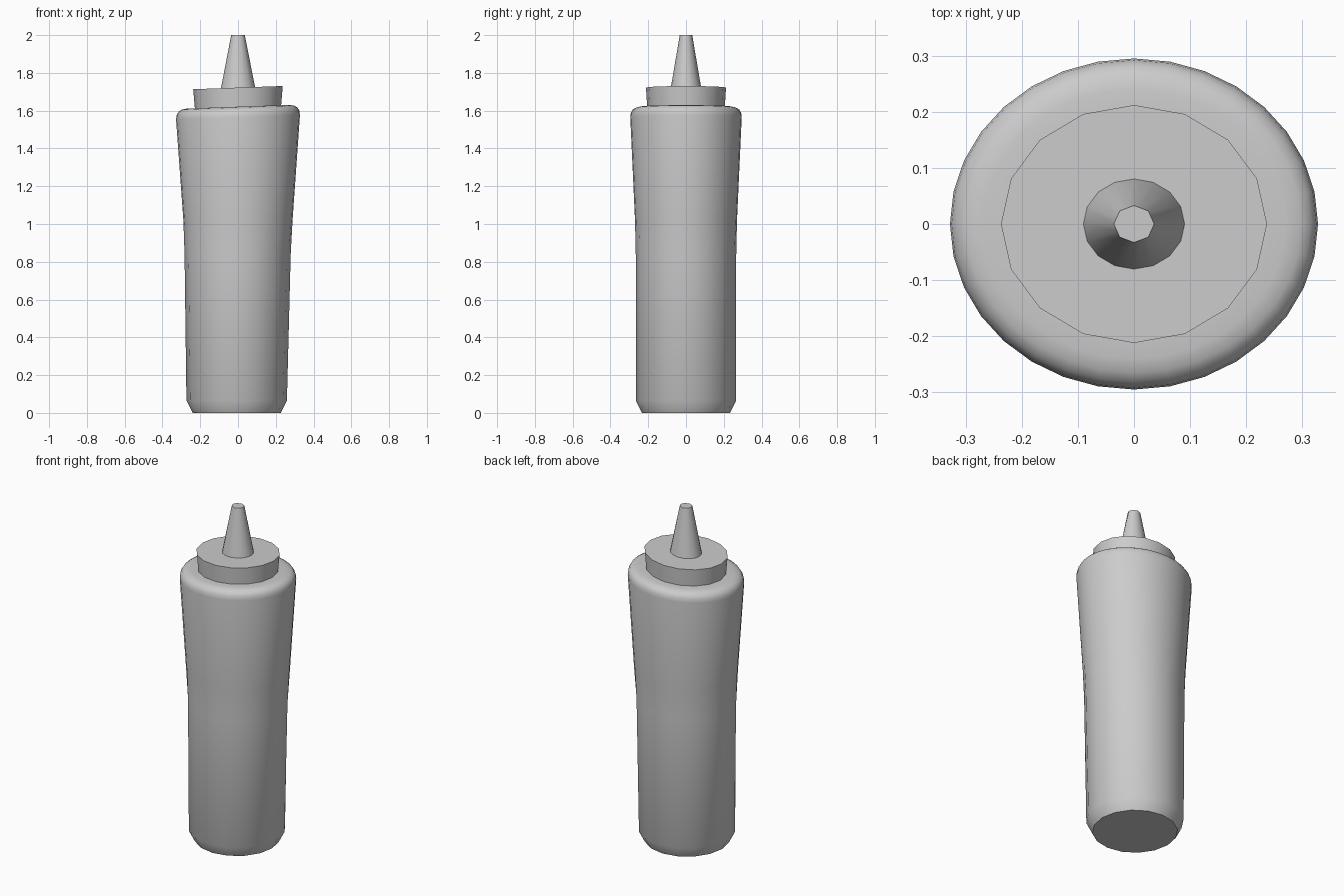
import bpy
import bmesh
from math import cos, sin, pi

cube = bpy.data.objects.get("Cube")
if cube:
    bpy.data.objects.remove(cube, do_unlink=True)

grey = bpy.data.materials.new("plain grey")
grey.use_nodes = True
grey.diffuse_color = (0.6, 0.6, 0.6, 1)
grey.node_tree.nodes["Principled BSDF"].inputs["Base Color"].default_value = (0.6, 0.6, 0.6, 1)


def loft(name, sides, rings):
    """Stack oval rings (x radius, y radius, z, x shift, slope, coarse) and cap both ends.
    A coarse ring has half as many real corners."""
    bm = bmesh.new()
    loops = []
    for rx, ry, z, shift, slope, coarse in rings:
        loop = []
        for i in range(sides):
            a = 2 * pi * i / sides
            k = cos(2 * pi / sides) if coarse and i % 2 else 1
            x = rx * k * cos(a)
            loop.append(bm.verts.new((x + shift, ry * k * sin(a), z + slope * x)))
        loops.append(loop)
    for low, high in zip(loops, loops[1:]):
        for i in range(sides):
            j = (i + 1) % sides
            bm.faces.new((low[i], low[j], high[j], high[i]))
    bm.faces.new(loops[0][::-1])
    bm.faces.new(loops[-1])
    mesh = bpy.data.meshes.new(name)
    bm.to_mesh(mesh)
    bm.free()
    mesh.materials.append(grey)
    obj = bpy.data.objects.new(name, mesh)
    bpy.context.collection.objects.link(obj)
    bpy.ops.object.select_all(action="DESELECT")
    obj.select_set(True)
    bpy.context.view_layer.objects.active = obj
    bpy.ops.object.shade_smooth_by_angle(angle=0.65)
    return obj


TILT = 0.036  # the shoulder and cap lean slightly to one side

# Squeezable body: chamfered foot, straight grip, flared shoulder with a rounded rim
loft("bottle_body", 32, [
    (0.233, 0.233, 0.0, -0.007, 0, True),
    (0.266, 0.266, 0.065, -0.007, 0, True),
    (0.281, 0.266, 0.84, -0.002, 0, True),
    (0.289, 0.270, 1.02, 0, 0.01, False),
    (0.328, 0.295, 1.565, 0, TILT, False),
    (0.325, 0.292, 1.588, 0, TILT, False),
    (0.315, 0.282, 1.605, 0, TILT, False),
    (0.298, 0.265, 1.616, 0, TILT, False),
    (0.270, 0.240, 1.621, 0, TILT, False),
    (0.215, 0.195, 1.621, 0, TILT, False),
])

# Screw cap, widening a little towards its top
loft("cap", 16, [
    (0.228, 0.205, 1.615, 0, TILT, False),
    (0.237, 0.212, 1.722, 0, TILT, False),
])

# Tapered nozzle ending in a flat eight-sided tip
loft("nozzle", 16, [
    (0.091, 0.081, 1.718, 0, TILT, False),
    (0.036, 0.033, 2.0, 0, 0, True),
])
